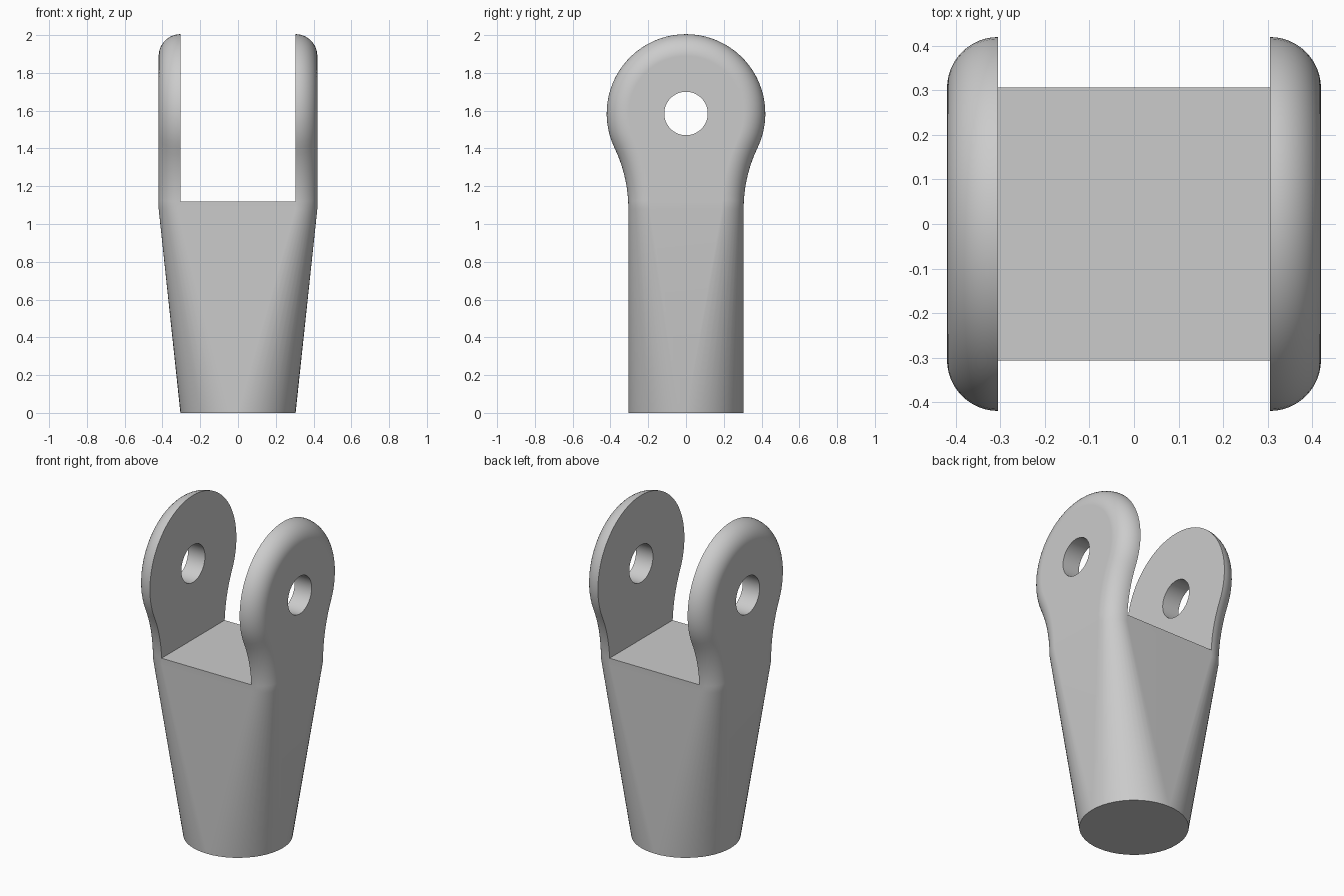
import bpy, bmesh
from math import sin, cos, pi, asin, atan2, hypot

if "Cube" in bpy.data.objects:
    bpy.data.objects.remove(bpy.data.objects["Cube"])

HALF = 0.305            # half slot width, foot radius and half depth of body
EDGE = 0.115            # rounding radius of the outer edges
EYE_R, EYE_Z = 0.42, 1.585
NECK_Z, FLOOR_Z = 1.08, 1.12
SEG = 12                # steps per quarter round

bm = bmesh.new()
cache = {}


def face(points):
    """Add a face, sharing coincident vertices and dropping repeats."""
    verts = []
    for p in points:
        key = tuple(round(c, 5) + 0.0 for c in p)
        if key not in cache:
            cache[key] = bm.verts.new(p)
        if cache[key] not in verts:
            verts.append(cache[key])
    if len(verts) > 2:
        bm.faces.new(verts)


def strip(a, b, closed=False):
    n = len(a)
    for i in range(n if closed else n - 1):
        j = (i + 1) % n
        face([a[i], a[j], b[j], b[i]])


# Tapered body: round foot lofted to a rounded rectangle
foot, top = [], []
for q in range(4):
    sx = 1 if q in (0, 3) else -1
    sy = 1 if q < 2 else -1
    for i in range(SEG + 1):
        t = q * pi / 2 + i * pi / 2 / SEG
        foot.append((HALF * cos(t), HALF * sin(t), 0))
        top.append((sx * HALF + EDGE * cos(t),
                    sy * (HALF - EDGE) + EDGE * sin(t), NECK_Z))
strip(foot, top, closed=True)
face(foot)

# Eye outline: concave necks tangent to a round head
dz = EYE_Z - NECK_Z
neck_r = (HALF**2 + dz**2 - EYE_R**2) / (2 * (EYE_R - HALF))
neck_y = HALF + neck_r
phi = atan2(dz, neck_y)
a_floor = asin((FLOOR_Z - NECK_Z) / neck_r)
neck_angles = [0] + [a_floor + (phi - a_floor) * i / 8 for i in range(9)]


def outline(inset):
    r = neck_r + inset
    # keep the foot of the neck level while the outline moves inwards
    neck = [(neck_y - r * cos(a), NECK_Z + r * sin(a)) for a in neck_angles]
    head = []
    for i in range(1, 48):
        t = -phi + (pi + 2 * phi) * i / 48
        head.append(((EYE_R - inset) * cos(t), EYE_Z + (EYE_R - inset) * sin(t)))
    return neck + head + [(-y, z) for y, z in reversed(neck)]


# Two ears with a quarter-round outer edge
for s in (1, -1):
    rings = []
    for i in range(SEG + 1):
        t = i * pi / 2 / SEG
        x = s * (HALF + EDGE * sin(t))
        rings.append([(x, y, z) for y, z in outline(EDGE * (1 - cos(t)))])
    for a, b in zip(rings, rings[1:]):
        strip(a, b)
    face(rings[-1])
    face(rings[0][1:-1])

# Slot floor and the short walls under it
y0, y1 = HALF, outline(0)[1][0]
for s in (1, -1):
    face([(-HALF, s * y0, NECK_Z), (HALF, s * y0, NECK_Z),
          (HALF, s * y1, FLOOR_Z), (-HALF, s * y1, FLOOR_Z)])
face([(-HALF, -y1, FLOOR_Z), (HALF, -y1, FLOOR_Z),
      (HALF, y1, FLOOR_Z), (-HALF, y1, FLOOR_Z)])

bmesh.ops.recalc_face_normals(bm, faces=bm.faces[:])
mesh = bpy.data.meshes.new("fork_end")
bm.to_mesh(mesh)
bm.free()
fork = bpy.data.objects.new("fork_end", mesh)
bpy.context.collection.objects.link(fork)

steel = bpy.data.materials.new("grey_steel")
steel.diffuse_color = (0.6, 0.6, 0.6, 1)
steel.use_nodes = True
steel.node_tree.nodes["Principled BSDF"].inputs["Base Color"].default_value = steel.diffuse_color
mesh.materials.append(steel)

# Pin hole through both ears
bpy.ops.mesh.primitive_cylinder_add(vertices=48, radius=0.115, depth=1.2,
                                    location=(0, 0, EYE_Z), rotation=(0, pi / 2, 0))
pin = bpy.context.object
pin.name = "pin_hole_cutter"
pin.hide_render = True
pin.data.materials.append(steel)
cut = fork.modifiers.new("pin_hole", 'BOOLEAN')
cut.operation = 'DIFFERENCE'
cut.solver = 'EXACT'
cut.object = pin

bpy.ops.object.select_all(action='DESELECT')
fork.select_set(True)
bpy.context.view_layer.objects.active = fork
bpy.ops.object.modifier_apply(modifier="pin_hole")
bpy.data.objects.remove(pin)

# Smooth rounds, crisp slot and hole edges
bpy.ops.object.shade_smooth_by_angle(angle=0.6)
weighted = fork.modifiers.new("even_shading", 'WEIGHTED_NORMAL')
weighted.keep_sharp = True
